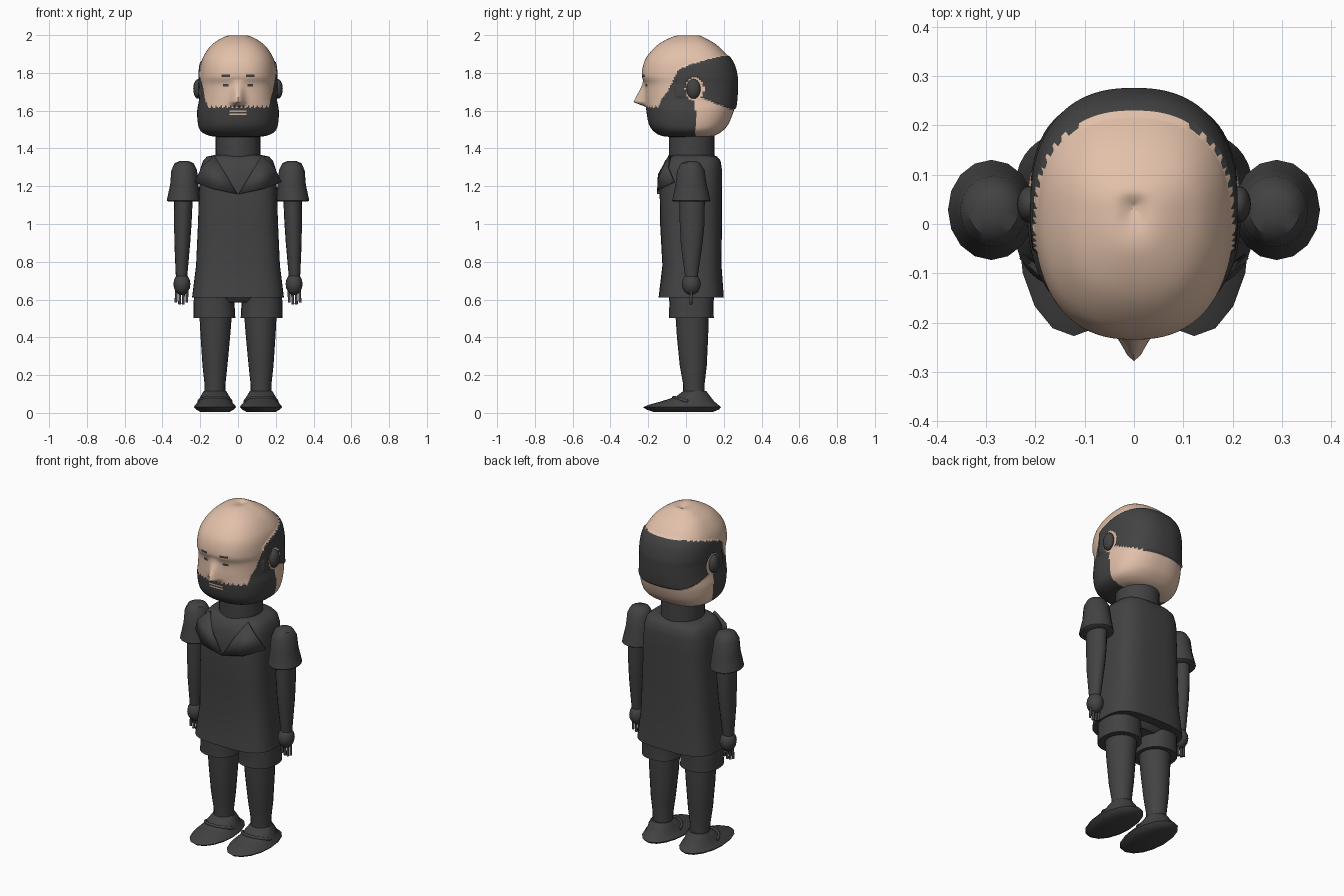
import bpy, bmesh, math
from mathutils import Vector

if "Cube" in bpy.data.objects:
    bpy.data.objects.remove(bpy.data.objects["Cube"])


def material(name, rgb):
    m = bpy.data.materials.new(name)
    m.use_nodes = True
    m.diffuse_color = (*rgb, 1)
    m.node_tree.nodes["Principled BSDF"].inputs["Base Color"].default_value = (*rgb, 1)
    return m


SKIN = material("skin", (0.76, 0.53, 0.40))
DARK = material("charcoal", (0.055, 0.055, 0.055))


def finish(bm, name, mats, angle=40):
    bmesh.ops.recalc_face_normals(bm, faces=bm.faces)
    me = bpy.data.meshes.new(name)
    bm.to_mesh(me)
    bm.free()
    for m in mats:
        me.materials.append(m)
    for p in me.polygons:
        p.use_smooth = True
    me.set_sharp_from_angle(angle=math.radians(angle))
    ob = bpy.data.objects.new(name, me)
    bpy.context.scene.collection.objects.link(ob)
    return ob


def power(v, e):
    return math.copysign(abs(v) ** e, v)


def loft_mesh(rings, seg, n):
    """Stack rings (z, centre x, half width, front y, back y), widest at the middle."""
    bm = bmesh.new()
    rows = []
    for z, cx, rx, yf, yb, cy in rings:
        row = []
        for i in range(seg):
            a = math.tau * i / seg
            s = power(math.sin(a), 2 / n)
            y = cy + s * ((yb - cy) if s > 0 else (cy - yf))
            row.append(bm.verts.new((cx + rx * power(math.cos(a), 2 / n), y, z)))
        rows.append(row)
    for r, q in zip(rows, rows[1:]):
        for i in range(seg):
            j = (i + 1) % seg
            bm.faces.new((r[i], r[j], q[j], q[i]))
    bm.faces.new(rows[0])
    bm.faces.new(rows[-1])
    return bm


def loft(name, rings, seg=24, n=2, side=1, angle=40):
    full = [(z, cx * side, rx, yf, yb, (yf + yb) / 2) for z, cx, rx, yf, yb in rings]
    return finish(loft_mesh(full, seg, n), name, [DARK], angle)


def ball(name, centre, size, seg=20):
    bm = bmesh.new()
    bmesh.ops.create_uvsphere(bm, u_segments=seg, v_segments=seg // 2, radius=1)
    for v in bm.verts:
        v.co = Vector(centre) + Vector(a * b for a, b in zip(v.co, size))
    return finish(bm, name, [DARK])


def tube(name, points, radius):
    cu = bpy.data.curves.new(name, "CURVE")
    cu.dimensions = "3D"
    cu.bevel_depth = radius
    cu.bevel_resolution = 2
    cu.use_fill_caps = True
    sp = cu.splines.new("POLY")
    sp.points.add(len(points) - 1)
    for p, co in zip(sp.points, points):
        p.co = (*co, 1)
    cu.materials.append(DARK)
    ob = bpy.data.objects.new(name, cu)
    bpy.context.scene.collection.objects.link(ob)


def catmull(keys, steps):
    out = []
    for i in range(len(keys) - 1):
        a, b, c, d = (keys[min(max(i + k, 0), len(keys) - 1)] for k in (-1, 0, 1, 2))
        for s in range(steps):
            t = s / steps
            out.append([q + 0.5 * t * (r - p + t * (2 * p - 5 * q + 4 * r - w
                        + t * (3 * (q - r) + w - p))) for p, q, r, w in zip(a, b, c, d)])
    return out + [keys[-1]]


# Head: height, half width, front, back
head_keys = [
    (1.46, 0.09, -0.07, 0.11), (1.467, 0.15, -0.13, 0.15), (1.49, 0.195, -0.17, 0.19),
    (1.53, 0.212, -0.197, 0.225), (1.60, 0.216, -0.21, 0.253), (1.66, 0.206, -0.215, 0.263),
    (1.735, 0.202, -0.217, 0.266), (1.785, 0.203, -0.234, 0.264), (1.85, 0.196, -0.224, 0.247),
    (1.90, 0.176, -0.197, 0.213), (1.95, 0.137, -0.148, 0.16), (1.985, 0.085, -0.085, 0.10),
    (1.999, 0.04, -0.03, 0.065), (1.988, 0.002, 0.033, 0.037)]


def near_ear(y, z):
    return ((y - 0.045) / 0.05) ** 2 + ((z - 1.715) / 0.062) ** 2 < 1


def is_hair(y, z):
    top = 1.80 + 0.09 * min(1, max(0, (y + 0.05) / 0.25)) ** 0.6
    low = 1.67 - 0.06 * min(1, max(0, (y - 0.08) / 0.15))
    return y > -0.05 and low < z < top and not near_ear(y, z)


def is_beard(x, y, z):
    top = 1.62 + 0.17 * min(1, max(0, (y + 0.15) / 0.1))
    top += 0.006 * math.sin(x * 260)
    mouth = abs(x) < 0.042 and (abs(z - 1.577) < 0.004 or abs(z - 1.594) < 0.004)
    return y < 0.05 and z < top and not mouth and not near_ear(y, z)


def is_brow_or_eye(x, y, z):
    brow = 0.042 < abs(x) < 0.09 and abs(z - 1.787 + 0.15 * abs(abs(x) - 0.065)) < 0.007
    eye = 0.047 < abs(x) < 0.08 and abs(z - 1.735) < 0.008
    return y < -0.1 and (brow or eye)


bm = loft_mesh([(z, 0, w, f, b, 0.03) for z, w, f, b in catmull(head_keys, 9)], 168, 2.4)
for v in bm.verts:
    x, y, z = v.co
    if is_hair(y, z):
        v.co.x *= 1.035
        v.co.y = 0.03 + (y - 0.03) * 1.04
    elif y < 0 and 1.62 < z < 1.765:
        nose = (1.765 - z) / 0.12 if z > 1.645 else (z - 1.62) / 0.025
        v.co.y -= 0.064 * nose * math.exp(-(x / 0.03) ** 2)
for f in bm.faces:
    x, y, z = f.calc_center_median()
    f.material_index = int(is_hair(y, z) or is_beard(x, y, z) or is_brow_or_eye(x, y, z))
finish(bm, "head", [SKIN, DARK], 60)

# Neck and shirt
loft("neck", [(1.33, 0, 0.118, -0.09, 0.15), (1.48, 0, 0.118, -0.09, 0.15)], 32)
loft("shirt", [
    (0.612, 0, 0.243, -0.145, 0.20), (0.78, 0, 0.222, -0.125, 0.188),
    (1.0, 0, 0.212, -0.137, 0.19), (1.2, 0, 0.205, -0.14, 0.19),
    (1.29, 0, 0.2, -0.132, 0.19), (1.335, 0, 0.185, -0.11, 0.183),
    (1.357, 0, 0.165, -0.09, 0.165), (1.366, 0, 0.12, -0.07, 0.14)], 48, 3.2)

# Shorts seat between the legs
loft("shorts_seat", [(0.585, 0, 0.11, -0.06, 0.12), (0.615, 0, 0.17, -0.09, 0.15),
                     (0.68, 0, 0.2, -0.1, 0.16)], 24, 2.5)

for side, tag in ((1, "left"), (-1, "right")):
    # Ear
    ball(tag + "_ear", (side * 0.212, 0.04, 1.715), (0.025, 0.037, 0.052))

    # Collar flap
    bm = bmesh.new()
    inner_low, low, tip, outer, top, inner = [bm.verts.new((x * side, y, z)) for x, y, z in (
        (0.002, -0.147, 1.158), (0.13, -0.143, 1.185), (0.228, -0.065, 1.222),
        (0.19, -0.098, 1.30), (0.125, -0.085, 1.362), (0.065, -0.142, 1.262))]
    for face in ((inner_low, low, inner), (low, outer, inner), (low, tip, outer),
                 (inner, outer, top)):
        bm.faces.new(face)
    flap = finish(bm, tag + "_collar", [DARK])
    mod = flap.modifiers.new("thickness", "SOLIDIFY")
    mod.thickness = 0.014
    mod.offset = 0

    # Sleeve, arm and hand
    loft(tag + "_sleeve", [
        (1.333, 0.285, 0.025, 0.005, 0.055), (1.322, 0.285, 0.05, -0.025, 0.075),
        (1.285, 0.285, 0.068, -0.047, 0.098), (1.21, 0.284, 0.075, -0.055, 0.11),
        (1.125, 0.289, 0.088, -0.073, 0.13), (1.118, 0.289, 0.08, -0.065, 0.12)], 16, side=side)
    loft(tag + "_arm", [
        (1.15, 0.289, 0.05, -0.035, 0.1), (1.0, 0.292, 0.046, -0.033, 0.098),
        (0.9, 0.295, 0.042, -0.028, 0.088), (0.72, 0.299, 0.03, -0.005, 0.062)], 16, side=side)
    ball(tag + "_hand", (side * 0.297, 0.028, 0.682), (0.045, 0.05, 0.058), 16)
    for i in range(4):
        x = side * (0.268 + 0.019 * i)
        low = 0.585 - 0.01 * (i in (1, 2))
        tube(f"{tag}_finger_{i + 1}", [(x, 0.028, 0.66), (x + side * 0.004, 0.026, low)], 0.0075)

    # Shorts leg and bare leg
    loft(tag + "_shorts_leg", [
        (0.502, 0.125, 0.09, -0.07, 0.13), (0.502, 0.125, 0.111, -0.09, 0.147),
        (0.585, 0.127, 0.108, -0.088, 0.146), (0.68, 0.122, 0.108, -0.1, 0.155)],
        24, 2.3, side)
    loft(tag + "_leg", [
        (0.55, 0.118, 0.088, -0.058, 0.122), (0.4, 0.12, 0.078, -0.048, 0.117),
        (0.25, 0.122, 0.066, -0.033, 0.11), (0.15, 0.122, 0.055, -0.015, 0.098),
        (0.09, 0.122, 0.055, -0.015, 0.1)], 20, side=side)

    # Shoe with a strap
    loft(tag + "_shoe", [
        (0.004, 0.122, 0.075, -0.17, 0.14), (0.018, 0.122, 0.1, -0.21, 0.175),
        (0.03, 0.122, 0.112, -0.227, 0.186), (0.042, 0.122, 0.105, -0.2, 0.172),
        (0.06, 0.122, 0.088, -0.135, 0.15), (0.085, 0.122, 0.078, -0.055, 0.13),
        (0.115, 0.122, 0.06, -0.015, 0.108)], 16, side=side, angle=50)
    arch = [math.pi * i / 10 for i in range(11)]
    tube(tag + "_shoe_strap", [(side * 0.122 + 0.085 * math.cos(a), 0.01 - 0.075 * math.sin(a),
                                0.06 + 0.022 * math.sin(a)) for a in arch], 0.009)
